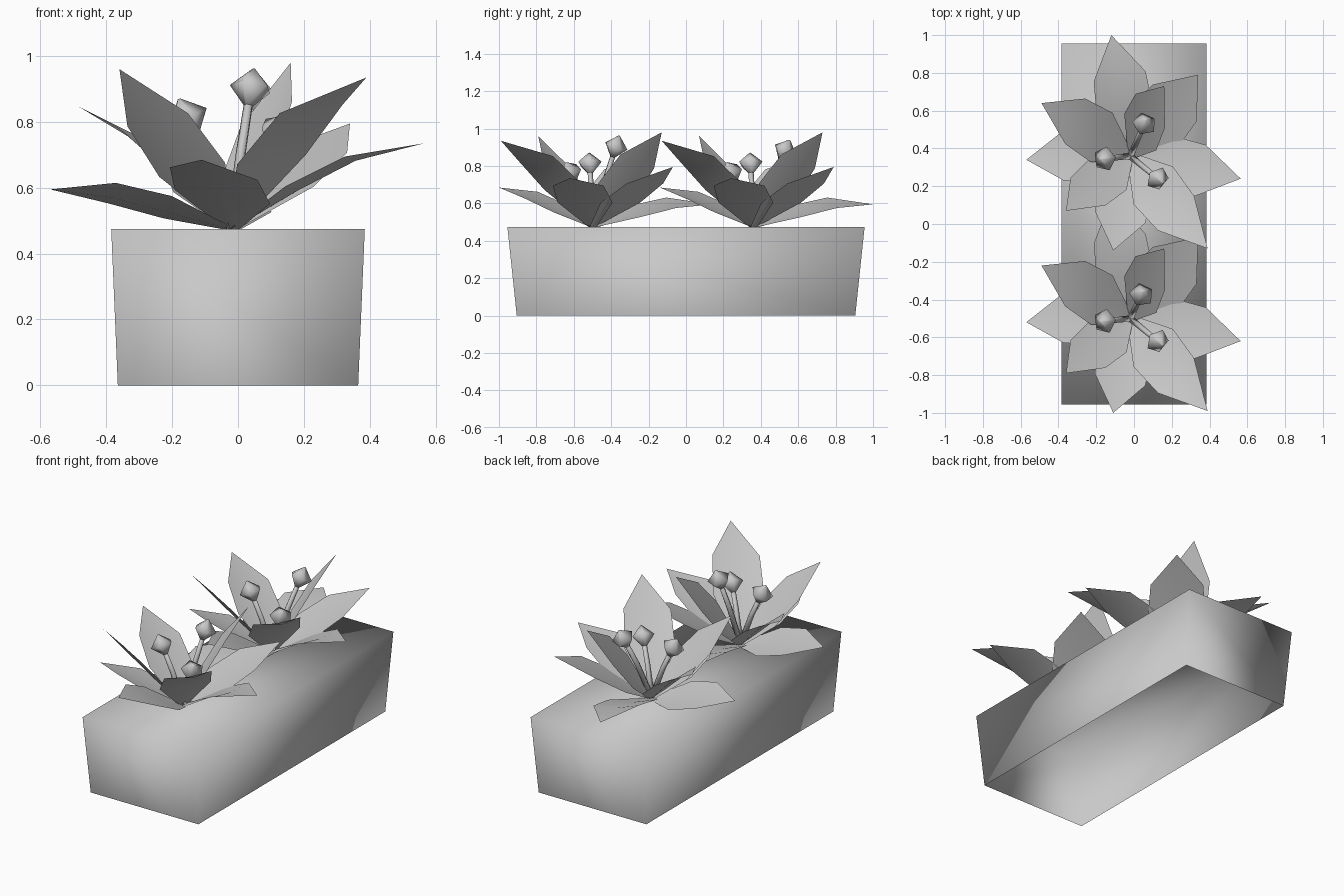
import bpy
import bmesh
from math import cos, sin
from mathutils import Vector

cube = bpy.data.objects.get("Cube")
if cube:
    bpy.data.objects.remove(cube, do_unlink=True)

grey = bpy.data.materials.new("plain_grey")
grey.use_nodes = True
grey.diffuse_color = (0.58, 0.58, 0.58, 1)
grey.node_tree.nodes["Principled BSDF"].inputs["Base Color"].default_value = grey.diffuse_color

SOIL = 0.475
UP = Vector((0, 0, 1))


def finish(bm, name):
    """Turn a bmesh into a smooth-shaded grey object."""
    for face in bm.faces:
        face.smooth = True
    mesh = bpy.data.meshes.new(name)
    bm.to_mesh(mesh)
    bm.free()
    mesh.materials.append(grey)
    obj = bpy.data.objects.new(name, mesh)
    bpy.context.collection.objects.link(obj)
    return obj


def bridge(bm, rows, closed=False):
    """Fill quads between successive rows of vertices."""
    for a, b in zip(rows, rows[1:]):
        n = len(a)
        for i in range(n if closed else n - 1):
            j = (i + 1) % n
            bm.faces.new((a[i], a[j], b[j], b[i]))


def add_leaf(bm, root, tip, half_width, bow, roll):
    """Pointed, twisted leaf with a shallow crease along its middle."""
    axis = Vector(tip)
    level = axis.cross(UP).normalized()
    upper = level.cross(axis).normalized()
    side = (level * cos(roll) + upper * sin(roll)) * half_width
    normal = side.cross(axis).normalized()
    rows = []
    for t, width, lift in ((0, 0.15, 0), (0.36, 1, 0.8), (0.67, 0.92, 1)):
        centre = root + axis * t + normal * bow * lift
        crease = normal * 0.015 * width
        rows.append([bm.verts.new(p) for p in (
            centre - side * width, centre - crease, centre + side * width)])
    bridge(bm, rows)
    end = bm.verts.new(root + axis)
    left, mid, right = rows[-1]
    bm.faces.new((left, mid, end))
    bm.faces.new((mid, right, end))


def add_lathe(bm, path, radii):
    """Five-sided tube along a path, with capped ends."""
    across = (path[-1] - path[0]).to_track_quat('Z', 'Y')
    rows = []
    for point, radius in zip(path, radii):
        ring = bmesh.ops.create_circle(bm, segments=5, radius=radius)["verts"]
        for v in ring:
            v.co = point + across @ v.co
        rows.append(ring)
    bridge(bm, rows, closed=True)
    bm.faces.new(rows[0][::-1])
    bm.faces.new(rows[-1])


# Tapered rectangular planter, open underneath
bm = bmesh.new()
bmesh.ops.create_cube(bm, size=2)
base = [f for f in bm.faces if f.normal.z < -0.5]
bmesh.ops.delete(bm, geom=base, context='FACES_ONLY')
for v in bm.verts:
    top = v.co.z > 0
    v.co.x *= 0.385 if top else 0.365
    v.co.y *= 0.955 if top else 0.905
    v.co.z = SOIL if top else 0
finish(bm, "planter")

# Leaves: tip from the root, half width, bow, roll
LEAVES = (
    ((-0.10, 0.64, 0.12), 0.155, 0.05, -0.2),
    ((-0.47, 0.28, 0.375), 0.145, 0.04, -0.22),
    ((-0.55, -0.02, 0.12), 0.14, 0.03, -0.25),
    ((-0.34, -0.29, 0.485), 0.13, 0.01, -0.25),
    ((-0.09, -0.50, 0.21), 0.15, 0.03, 0.15),
    ((0.41, -0.49, 0.46), 0.145, 0.07, -0.12),
    ((0.585, -0.12, 0.26), 0.15, 0.05, 0),
    ((0.36, 0.43, 0.32), 0.165, 0.02, 0),
    ((0.18, 0.37, 0.505), 0.135, 0.02, 0.5),
)


def add_plant(label, y, tall_bud):
    root = Vector((-0.02, y, SOIL))
    bm = bmesh.new()
    for leaf in LEAVES:
        add_leaf(bm, root, *leaf)
    finish(bm, label + "_leaves")

    # Bowed stems, each carrying a faceted bud
    stems, buds = bmesh.new(), bmesh.new()
    for offset in ((-0.135, -0.015, 0.34), tall_bud, (0.145, -0.12, 0.295)):
        bud = Vector(offset)
        bend = root + bud * 0.5 + UP * 0.02
        add_lathe(stems, [root, bend, root + bud], (0.018, 0.016, 0.014))
        along = (bud * 0.5 - UP * 0.02).normalized()
        heights = (-0.062, 0.0, 0.06)
        add_lathe(buds, [root + bud + along * h for h in heights],
                  (0.012, 0.066, 0.004))
    finish(stems, label + "_stems")
    finish(buds, label + "_buds")


add_plant("front_plant", -0.5, (0.06, 0.125, 0.43))
add_plant("back_plant", 0.36, (0.075, 0.17, 0.41))
